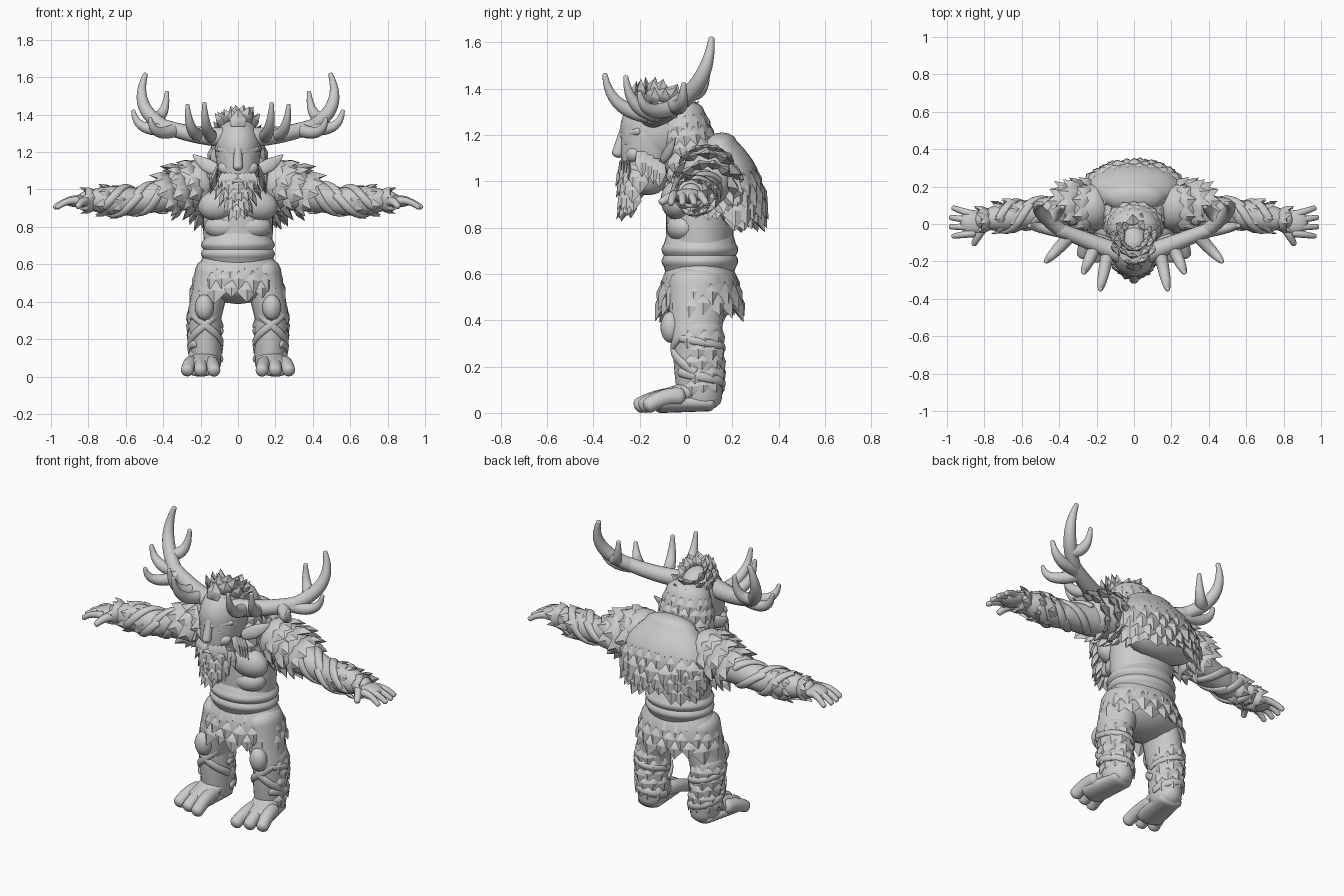
import bpy, bmesh, random
from math import sin, cos, pi, radians
from mathutils import Vector, Matrix

random.seed(4)
if "Cube" in bpy.data.objects:
    bpy.data.objects.remove(bpy.data.objects["Cube"])

GREY = (0.6, 0.6, 0.6, 1)
stone = bpy.data.materials.new("stone grey")
stone.use_nodes = True
stone.diffuse_color = GREY
stone.node_tree.nodes["Principled BSDF"].inputs["Base Color"].default_value = GREY
X, Y, Z = Vector((1, 0, 0)), Vector((0, 1, 0)), Vector((0, 0, 1))
NONE = Vector()


def finish(name, bm, mirror=False):
    bmesh.ops.recalc_face_normals(bm, faces=bm.faces[:])
    mesh = bpy.data.meshes.new(name)
    bm.to_mesh(mesh)
    bm.free()
    mesh.materials.append(stone)
    part = bpy.data.objects.new(name, mesh)
    bpy.context.collection.objects.link(part)
    if mirror:
        part.modifiers.new("mirror", 'MIRROR').use_mirror_merge = False


def cap(frame, sign):
    """Shrinking frames that round off the end of a tube."""
    c, a, b = frame
    n = a.cross(b).normalized() * sign * min(a.length, b.length) * .7
    return [(c + n*sin(w), a*cos(w), b*cos(w)) for w in (pi/8, pi/4, pi*.37, pi*.48)]


def skin(bm, frames, sides):
    """Smooth closed tube through frames of (centre, across axis, up axis)."""
    frames = cap(frames[0], -1)[::-1] + frames + cap(frames[-1], 1)
    rings = [[bm.verts.new(c + a*cos(2*pi*k/sides) + b*sin(2*pi*k/sides)) for k in range(sides)]
             for c, a, b in frames]
    for low, high in zip(rings, rings[1:]):
        for k in range(sides):
            bm.faces.new((low[k], low[k-1], high[k-1], high[k])).smooth = True
    for ring in (rings[0], rings[-1]):
        bm.faces.new(ring).smooth = True


def limb(bm, start, end, thick, tip, bulge=0, flat=1, bend=NONE, up=Y, sides=20):
    """Tapered, bent, swelling tube; returns its frame as a function of t."""
    start, end = Vector(start), Vector(end)

    def at(t):
        tangent = (end - start + bend * 4 * (1 - 2*t)).normalized()
        across = up.cross(tangent).normalized()
        radius = thick + (tip - thick)*t + bulge*sin(pi*t)
        return start.lerp(end, t) + bend*4*t*(1-t), across*radius, tangent.cross(across)*radius*flat

    skin(bm, [at(i / 12) for i in range(13)], sides)
    return at


def blob(bm, loc, size, tilt=0):
    m = Matrix.Translation(loc) @ Matrix.Rotation(radians(tilt), 4, 'Y') @ Matrix.Diagonal((*size, 1))
    for v in bmesh.ops.create_uvsphere(bm, u_segments=24, v_segments=14, radius=1, matrix=m)["verts"]:
        for f in v.link_faces:
            f.smooth = True


def tuft(bm, base, direction, normal, length, width):
    """One pointed, softly ridged lock of fur, its root sunk in the surface."""
    d = direction.normalized() * length
    side = d.cross(normal).normalized() * width / 2
    n = side.cross(d).normalized() * width
    if n.dot(normal) < 0:
        n = -n
    base = base - n*.15
    mid = base + d*.45
    left, ridge, right = (bm.verts.new(p) for p in (base - side*.8, base + n*.15, base + side*.8))
    wide_left, top, wide_right = (bm.verts.new(p) for p in (mid - side, mid + n*.25, mid + side))
    point, under = bm.verts.new(base + d + n*.1), bm.verts.new(mid - n*.2)
    for face in ((left, ridge, top, wide_left), (ridge, right, wide_right, top), (wide_left, top, point),
                 (top, wide_right, point), (left, wide_left, under), (wide_left, point, under),
                 (point, wide_right, under), (wide_right, right, under), (left, under, right),
                 (left, right, ridge)):
        bm.faces.new(face).smooth = ridge in face


def fur(bm, at, rows, count, length, width, direction, flare=.25, first=0, last=1, arc=(0, 360)):
    """Staggered rows of locks over the surface of a limb."""
    for row in range(rows):
        c, a, b = at(first + (last - first) * row / (rows - 1))
        for k in range(count):
            step = (k + row % 2 / 2 + random.uniform(.1, .4)) / count
            angle = radians(arc[0] + (arc[1] - arc[0]) * step)
            out = (a*cos(angle)/a.length_squared + b*sin(angle)/b.length_squared).normalized()
            size = random.uniform(.8, 1.2)
            tuft(bm, c + a*cos(angle) + b*sin(angle), direction + out*flare, out, length*size, width*size)


def strap(bm, at, first, last, angle, turn, thick):
    """A flat band winding over the surface of a limb."""
    frames, steps = [], 36
    for i in range(steps + 1):
        c, a, b = at(first + (last - first)*i/steps)
        w = radians(angle + turn*i/steps)
        out = a*cos(w) + b*sin(w)
        along = (b*cos(w) - a*sin(w)) * radians(turn) + a.cross(b).normalized() * (last - first) / 3
        n = out.normalized() * thick
        frames.append((c + out, n, along.cross(n).normalized() * thick * 1.7))
    skin(bm, frames, sides=10)


# Torso, chest and belt
bm = bmesh.new()
limb(bm, (0, .06, .5), (0, .06, 1.1), thick=.155, tip=.17, bulge=.025, flat=.78, sides=32)
finish("torso", bm)
bm = bmesh.new()
blob(bm, (.095, -.035, .92), (.12, .075, .085), tilt=12)
blob(bm, (.07, -.005, .8), (.11, .08, .07))
finish("chest_and_belly", bm, mirror=True)
bm = bmesh.new()
for middle in (.655, .705):
    limb(bm, (0, .06, middle - .025), (0, .06, middle + .025), thick=.185, tip=.185, bulge=.012, flat=.84, sides=32)
finish("belt", bm)

# Layered skirt of fur
bm = bmesh.new()
skirt = limb(bm, (0, .06, .51), (0, .06, .63), thick=.235, tip=.19, bulge=.01, flat=.74, sides=32)
fur(bm, skirt, rows=3, count=17, length=.115, width=.11, direction=-Z, first=.05, last=.9)
finish("fur_skirt", bm)

# Legs, feet and toes
bm = bmesh.new()
shin = limb(bm, (.17, .06, .06), (.18, .05, .36), thick=.078, tip=.088, bulge=.005, flat=1.22)
limb(bm, (.18, .04, .32), (.13, .05, .56), thick=.09, tip=.1, flat=1.25)
limb(bm, (.17, .1, .042), (.2, -.11, .042), thick=.07, tip=.085, flat=.5, up=Z)
limb(bm, (.175, .03, .1), (.2, -.1, .05), thick=.075, tip=.08, flat=.6, up=Z)
for i in (-1, 0, 1):
    limb(bm, (.195 + i*.05, -.03, .07), (.2 + i*.072, -.18 + i*.02, .032), thick=.04, tip=.034, up=Z, bend=Z*.012)
finish("legs", bm, mirror=True)
bm = bmesh.new()
fur(bm, shin, rows=5, count=6, length=.075, width=.075, direction=-Z, flare=.12, first=.3, arc=(-30, 175))
finish("leg_fur", bm, mirror=True)
bm = bmesh.new()
blob(bm, (.18, -.065, .37), (.05, .045, .068))
strap(bm, shin, first=.9, last=.4, angle=-50, turn=-120, thick=.012)
strap(bm, shin, first=.9, last=.4, angle=-130, turn=120, thick=.012)
strap(bm, shin, first=.4, last=.1, angle=-50, turn=230, thick=.012)
strap(bm, shin, first=.9, last=.6, angle=-50, turn=240, thick=.01)
finish("knee_guards_and_straps", bm, mirror=True)

# Arms and hands
bm = bmesh.new()
upper = limb(bm, (.2, .08, 1), (.57, .06, .935), thick=.105, tip=.068, up=Z)
fore = limb(bm, (.5, .06, .935), (.82, .02, .945), thick=.062, tip=.045, bulge=.026, up=Z)
blob(bm, (.86, .01, .937), (.07, .065, .032))
for i in range(4):
    limb(bm, (.86, .05 - i*.033, .94), (.965 + i*(3 - i)*.007, .085 - i*.05, .905), thick=.022, tip=.014,
         bend=Z*.012, up=Z, sides=12)
limb(bm, (.81, -.02, .935), (.855, -.105, .91), thick=.028, tip=.016, bend=Z*.01, up=Z, sides=12)
finish("arms", bm, mirror=True)
bm = bmesh.new()
for angle in (30, 150, 270):
    strap(bm, upper, first=.55, last=1, angle=angle, turn=150, thick=.013)
    strap(bm, fore, first=.1, last=.7, angle=angle, turn=180, thick=.013)
strap(bm, fore, first=.93, last=.96, angle=0, turn=360, thick=.012)
finish("arm_wraps", bm, mirror=True)
bm = bmesh.new()
fur(bm, fore, rows=3, count=7, length=.075, width=.06, direction=X, first=.35, last=.85)
finish("forearm_fur", bm, mirror=True)

# Shoulder fur
bm = bmesh.new()
shoulder = limb(bm, (.2, .09, 1.04), (.33, .09, .99), thick=.125, tip=.105, bulge=.01, up=Z)
fur(bm, shoulder, rows=3, count=11, length=.095, width=.09, direction=X*.9 - Z*.4, flare=.4)
finish("shoulder_fur", bm, mirror=True)

# Back pelt
bm = bmesh.new()
pelt = limb(bm, (0, .22, .88), (0, .14, 1.15), thick=.21, tip=.16, bulge=.07, flat=.52, sides=32)
fur(bm, pelt, rows=7, count=12, length=.11, width=.11, direction=-Z, flare=.3, arc=(-10, 185))
finish("back_pelt", bm)

# Head and face
bm = bmesh.new()
blob(bm, (0, -.12, 1.22), (.125, .165, .165))
limb(bm, (0, -.18, 1), (0, -.15, 1.2), thick=.085, tip=.12, bulge=.005, flat=1.1)
limb(bm, (0, -.26, 1.24), (0, -.295, 1.12), thick=.02, tip=.026, sides=14)
blob(bm, (0, -.265, 1.045), (.045, .03, .016))
finish("head", bm)
bm = bmesh.new()
limb(bm, (0, -.268, 1.195), (.1, -.205, 1.215), thick=.022, tip=.016, bend=Y*-.01, up=Z, sides=12)
blob(bm, (.05, -.25, 1.165), (.024, .016, .012))
blob(bm, (.06, -.225, 1.11), (.05, .035, .035), tilt=-20)
limb(bm, (.1, -.1, 1.1), (.24, -.045, 1.185), thick=.025, tip=.005, bulge=.02, flat=.4, bend=Z*-.01)
finish("brows_eyes_cheeks_ears", bm, mirror=True)

# Beard, moustache and side whiskers
bm = bmesh.new()
beard = limb(bm, (0, -.245, .92), (0, -.195, 1.04), thick=.035, tip=.1, flat=.9)
fur(bm, beard, rows=4, count=9, length=.09, width=.065, direction=-Z, flare=.3, arc=(165, 365))
for s in (-1, 1):
    for i in range(4):
        tuft(bm, Vector((s*(.01 + i*.02), i*.012 - .288, 1.085)), X*s*.4 - Z, -Y, .09, .045)
        tuft(bm, Vector((s*.115, i*.025 - .19, 1.13 - i*.015)), X*s*.35 - Z, X*s, .12, .06)
finish("beard", bm)

# Mane and crown of hair
bm = bmesh.new()
mane = limb(bm, (0, .01, 1.08), (0, -.02, 1.28), thick=.145, tip=.13, bulge=.015, flat=.8)
fur(bm, mane, rows=5, count=11, length=.085, width=.08, direction=Y*.15 - Z, arc=(-40, 210))
crown = limb(bm, (0, -.1, 1.31), (0, -.08, 1.35), thick=.105, tip=.06, flat=1.25)
fur(bm, crown, rows=3, count=9, length=.075, width=.07, direction=Z*.7 + Y*.35, flare=.35)
tuft(bm, Vector((0, -.25, 1.34)), Z + Y*.35, -Y, .1, .09)
finish("mane", bm)

# Antlers: two-part beam, then tines that run outward and curl up
bm = bmesh.new()
beam = limb(bm, (.07, -.16, 1.28), (.4, -.03, 1.34), thick=.052, tip=.037, bend=Z*-.015)
prong = limb(bm, (.38, -.04, 1.33), (.495, .11, 1.615), thick=.037, tip=.013, bulge=.008,
             bend=X*.065 + Y*.03 - Z*.025)
for root, t, tip in ((beam, .2, (.18, -.35, 1.46)), (beam, .4, (.27, -.26, 1.45)), (beam, .8, (.47, -.2, 1.38)),
                     (beam, .9, (.56, -.01, 1.42)), (prong, .25, (.38, .09, 1.52))):
    start = root(t)[0]
    reach = Vector(tip) - start
    reach.z = 0
    limb(bm, start, tip, thick=.036, tip=.011, bulge=.004, bend=reach*.2 - Z*.04, up=Z.cross(reach).normalized())
finish("antlers", bm, mirror=True)
